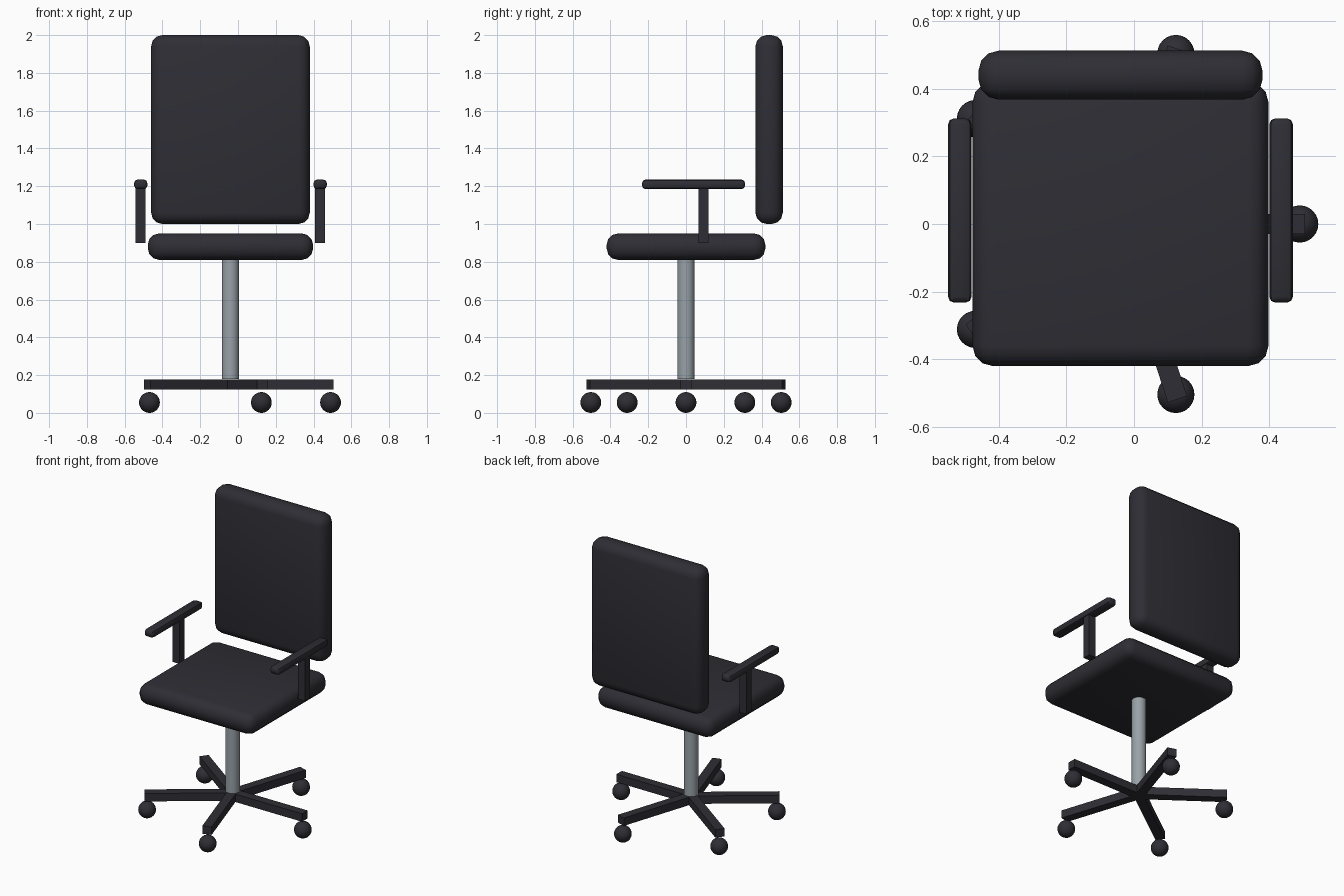
import bpy
from math import cos, sin, pi
from mathutils import Vector

if "Cube" in bpy.data.objects:
    bpy.data.objects.remove(bpy.data.objects["Cube"])

CX = -0.04          # swivel axis of the chair


def material(name, rgb):
    m = bpy.data.materials.new(name)
    m.use_nodes = True
    m.diffuse_color = (*rgb, 1)
    m.node_tree.nodes["Principled BSDF"].inputs["Base Color"].default_value = (*rgb, 1)
    return m


black = material("charcoal", (0.027, 0.027, 0.035))
steel = material("grey steel", (0.32, 0.36, 0.39))


def finish(name, mat):
    ob = bpy.context.object
    ob.name = name
    ob.data.materials.append(mat)
    return ob


def box(name, centre, size, bevel=0, segments=3, angle=0):
    bpy.ops.mesh.primitive_cube_add(size=1, location=centre, rotation=(0, 0, angle))
    ob = finish(name, black)
    ob.scale = size
    bpy.ops.object.transform_apply(location=False, rotation=False, scale=True)
    if bevel:
        mod = ob.modifiers.new("soft edges", "BEVEL")
        mod.width, mod.segments = bevel, segments
        bpy.ops.object.modifier_apply(modifier=mod.name)
        bpy.ops.object.shade_smooth_by_angle(angle=pi / 4)
    return ob


# Cushions
box("seat", (CX, 0, 0.88), (0.875, 0.84, 0.14), 0.06)
box("backrest", (CX, 0.44, 1.5), (0.84, 0.145, 1.0), 0.06)

# Armrests on their posts
for side, label in ((1, "left"), (-1, "right")):
    x = CX + side * 0.475
    box(label + "_armrest", (x, 0.04, 1.21), (0.07, 0.545, 0.05), 0.018, 2)
    box(label + "_arm_post", (x, 0.092, 1.05), (0.053, 0.053, 0.3))

# Gas lift column
bpy.ops.mesh.primitive_cylinder_add(vertices=32, radius=0.045, depth=0.66, location=(CX, 0, 0.51))
finish("column", steel)
bpy.ops.object.shade_smooth_by_angle(angle=pi / 4)

# Five-spoke base with ball casters
for i in range(5):
    a = i * 2 * pi / 5
    out = Vector((cos(a), sin(a), 0))
    hub = Vector((CX, 0, 0))
    box(f"spoke_{i + 1}", hub + out * 0.2725 + Vector((0, 0, 0.151)), (0.545, 0.06, 0.054), angle=a)
    bpy.ops.mesh.primitive_uv_sphere_add(segments=24, ring_count=16, radius=0.055,
                                         location=hub + out * 0.53 + Vector((0, 0, 0.055)))
    finish(f"caster_{i + 1}", black)
    bpy.ops.object.shade_smooth_by_angle(angle=pi / 4)
